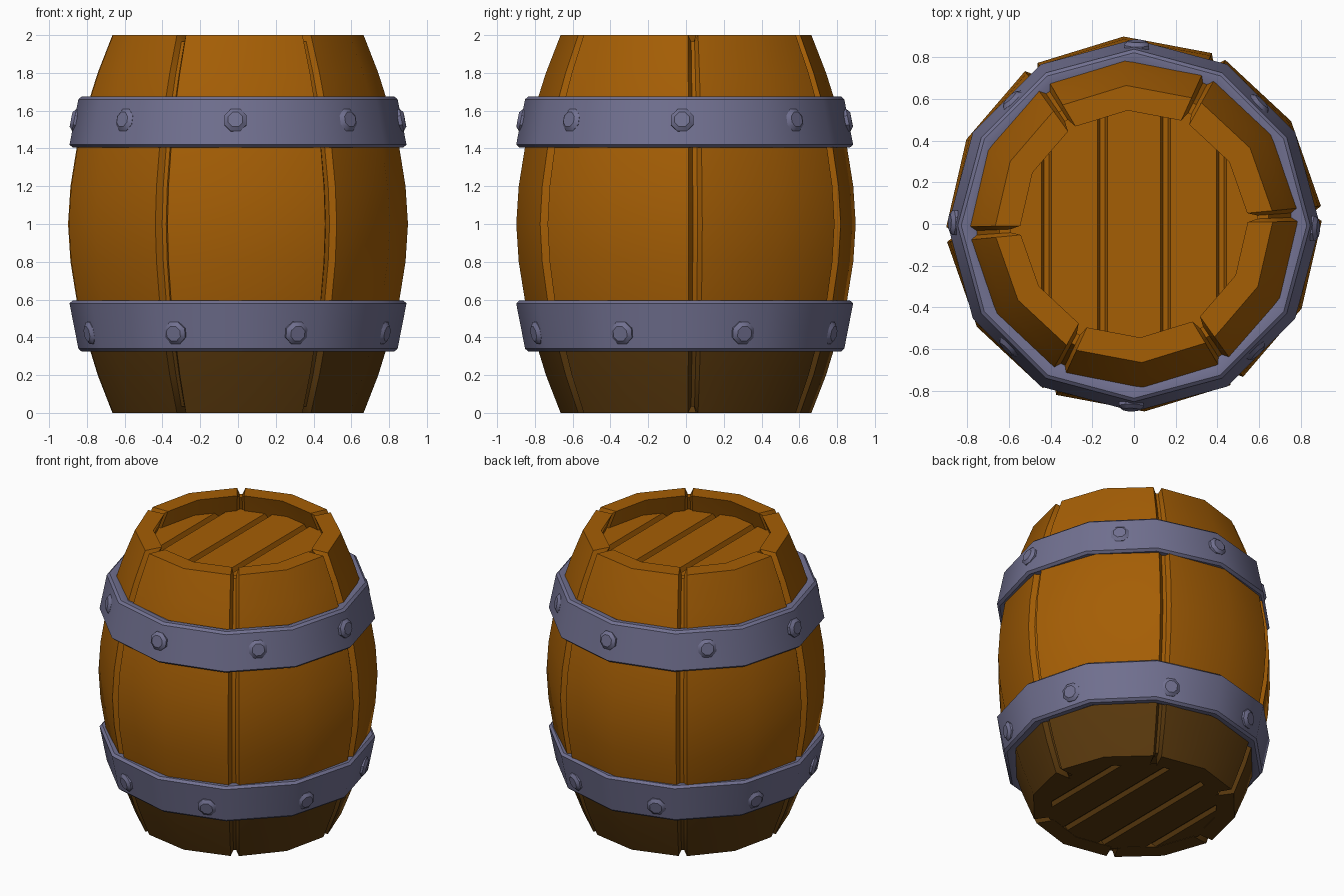
import bpy, bmesh, math
from mathutils import Vector, Matrix

if "Cube" in bpy.data.objects:
    bpy.data.objects.remove(bpy.data.objects["Cube"])


def material(name, rgb):
    m = bpy.data.materials.new(name)
    m.diffuse_color = (*rgb, 1)
    m.use_nodes = True
    m.node_tree.nodes["Principled BSDF"].inputs["Base Color"].default_value = m.diffuse_color
    return m


WOOD = material("warm brown wood", (0.375, 0.112, 0.0015))
DARK = material("dark damp wood", (0.10, 0.04, 0.004))
METAL = material("blue grey metal", (0.165, 0.163, 0.28))


def finish(bm, name, *mats):
    bmesh.ops.recalc_face_normals(bm, faces=bm.faces)
    me = bpy.data.meshes.new(name)
    bm.to_mesh(me)
    bm.free()
    for m in mats:
        me.materials.append(m)
    ob = bpy.data.objects.new(name, me)
    bpy.context.collection.objects.link(ob)
    bpy.ops.object.select_all(action='DESELECT')
    ob.select_set(True)
    bpy.context.view_layer.objects.active = ob
    bpy.ops.object.shade_smooth_by_angle(angle=math.radians(32))
    return ob


def ring(bm, columns, y=0):
    """Close a ring of (angle in degrees, closed r-z profile) columns."""
    rows = [[bm.verts.new((r * math.cos(math.radians(a)), r * math.sin(math.radians(a)) + y, z))
             for r, z in prof] for a, prof in columns]
    n = len(rows[0])
    for i, row in enumerate(rows):
        nxt = rows[(i + 1) % len(rows)]
        for j in range(n):
            k = (j + 1) % n
            bm.faces.new((row[j], nxt[j], nxt[k], row[k]))


# Staves: six curved boards, the seams are the same profile shrunk inward
TURN = 3.2
DARK_TOP = 0.46   # hidden behind the lower hoop


def bulge(z):
    return 0.9 - 0.235 * abs(z - 1) ** 1.8


def stave_profile(d):
    zs = [d, 0.2, DARK_TOP, 0.6, 0.8, 1.0, 1.2, 1.4, 1.6, 1.8, 2 - d]
    outer = [(bulge(z) - d, z) for z in zs]
    inner = [(bulge(z) - 0.12 + d, z) for z in reversed(zs)]
    return outer + inner


full, seam = stave_profile(0), stave_profile(0.033)
columns = []
for s in range(6):
    for a, prof in ((-29.2, seam), (-27.7, full), (0, full), (27.7, full), (29.2, seam)):
        columns.append((TURN + 30 + 60 * s + a, prof))
bm = bmesh.new()
ring(bm, columns)
for f in bm.faces:
    if f.calc_center_median().z < DARK_TOP:
        f.material_index = 1
finish(bm, "staves", WOOD, DARK)


# Lids: slabs with plank grooves, trimmed to a twelve sided outline
def lid(name, z_face, z_back, radius, mat):
    down = 0.03 if z_back > z_face else -0.03
    prof = [(-0.8, z_face)]
    for x in (-0.42, -0.15, 0.15, 0.42):
        prof += [(x - 0.024, z_face), (x - 0.012, z_face + down),
                 (x + 0.012, z_face + down), (x + 0.024, z_face)]
    prof += [(0.8, z_face), (0.8, z_back), (-0.8, z_back)]
    bm = bmesh.new()
    f = bm.faces.new([bm.verts.new((x, -0.8, z)) for x, z in prof])
    ext = bmesh.ops.extrude_face_region(bm, geom=[f], use_keep_orig=True)
    bmesh.ops.translate(bm, vec=(0, 1.6, 0),
                        verts=[v for v in ext['geom'] if isinstance(v, bmesh.types.BMVert)])
    for k in range(12):
        a = math.radians(TURN + 15 + 30 * k)
        n = Vector((math.cos(a), math.sin(a), 0))
        bmesh.ops.bisect_plane(bm, geom=bm.verts[:] + bm.edges[:] + bm.faces[:],
                               plane_co=n * radius * math.cos(math.radians(15)),
                               plane_no=n, clear_outer=True)
    finish(bm, name, mat)


lid("top_lid", 1.87, 1.8, 0.62, WOOD)
lid("bottom_lid", 0.003, 0.08, 0.57, DARK)

# Metal hoops and their rivets, the lower hoop mirrors the upper one
HOOP = [(0.76, 1.41), (0.875, 1.405), (0.892, 1.42), (0.845, 1.66), (0.828, 1.675),
        (0.795, 1.675), (0.74, 1.65)]
TILT = math.atan2(0.047, 0.24)
for name, flip, start in (("upper", False, 0), ("lower", True, 22.5)):
    prof = [(r, 2 - z if flip else z) for r, z in HOOP]
    bm = bmesh.new()
    ring(bm, [(30 * k, prof) for k in range(12)], y=-0.007)
    finish(bm, name + "_hoop", METAL)

    bm = bmesh.new()
    for k in range(8):
        a = start + 45 * k
        # distance of the hoop surface from the axis at this angle
        off = (a % 30) - 15
        r = 0.86 * math.cos(math.radians(15)) / math.cos(math.radians(off))
        tilt = -TILT if flip else TILT
        place = (Matrix.Translation((0, -0.007, 0)) @ Matrix.Rotation(math.radians(a - 0.9), 4, 'Z')
                 @ Matrix.Translation((r, 0, 0.424 if flip else 1.549))
                 @ Matrix.Rotation(math.pi / 2 - tilt, 4, 'Y'))
        loops = [[bm.verts.new(place @ Vector((q * math.cos(math.pi * (i + 0.5) / 4),
                                               q * math.sin(math.pi * (i + 0.5) / 4), h)))
                  for i in range(8)] for q, h in ((0.064, -0.02), (0.064, 0.007), (0.042, 0.024))]
        for lo, hi in zip(loops, loops[1:]):
            for i in range(8):
                j = (i + 1) % 8
                bm.faces.new((lo[i], lo[j], hi[j], hi[i]))
        bm.faces.new(loops[-1])
        bm.faces.new(loops[0][::-1])
    finish(bm, name + "_rivets", METAL)
